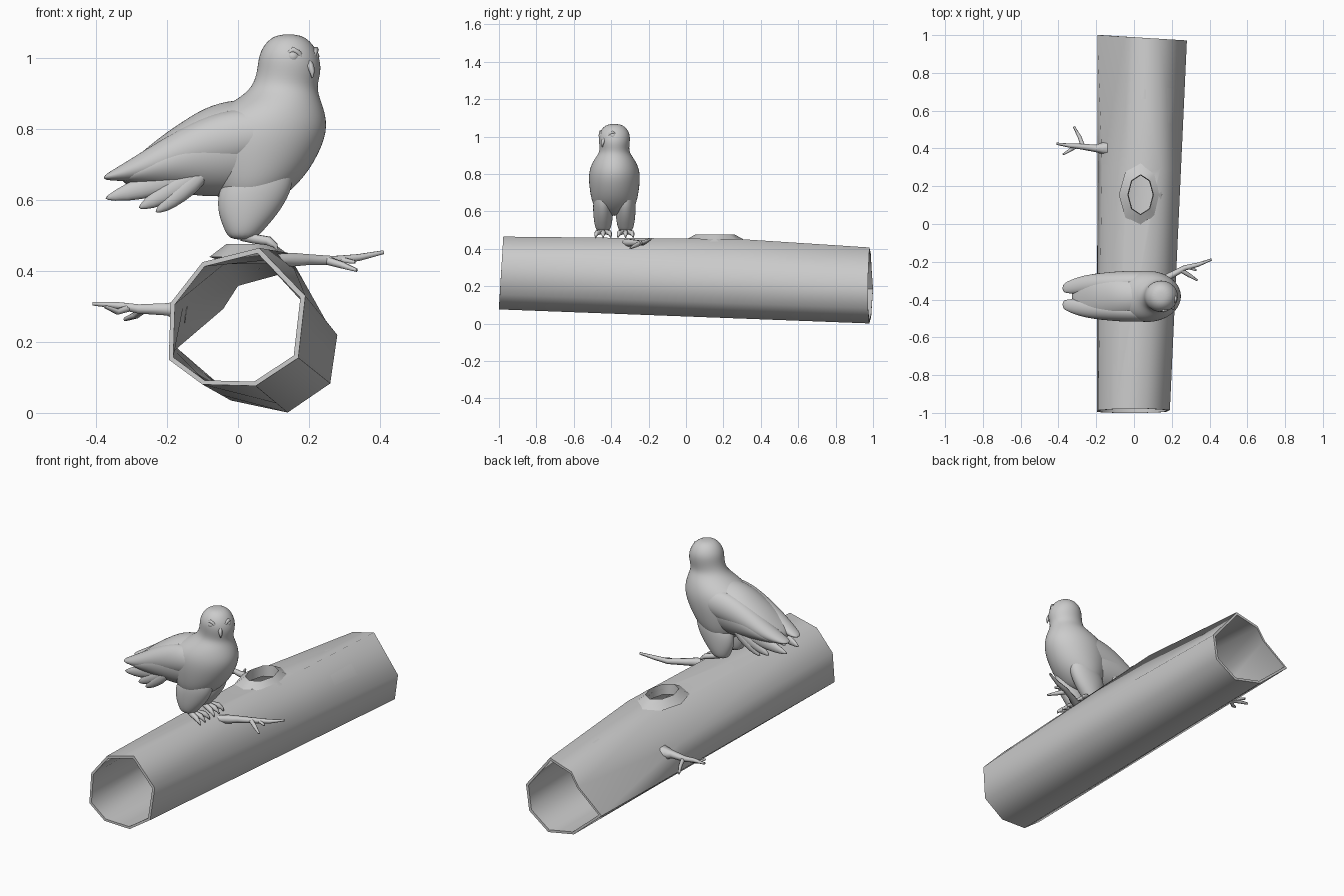
import bpy, bmesh
from math import sin, cos, pi, radians
from mathutils import Vector

cube = bpy.data.objects.get("Cube")
if cube:
    bpy.data.objects.remove(cube, do_unlink=True)

BIRD_Y = -0.383


def activate(obj):
    bpy.ops.object.select_all(action='DESELECT')
    obj.select_set(True)
    bpy.context.view_layer.objects.active = obj


def smooth(obj, angle):
    activate(obj)
    bpy.ops.object.shade_smooth_by_angle(angle=radians(angle))


def skin(name, rings, loop=False, subdivide=0, angle=78):
    """Bridge equal rings of points into a solid; loop joins last to first."""
    bm = bmesh.new()
    loops = [[bm.verts.new(p) for p in ring] for ring in rings]
    n = len(loops[0])
    pairs = list(zip(loops, loops[1:]))
    if loop:
        pairs.append((loops[-1], loops[0]))
    else:
        bm.faces.new(loops[0])
        bm.faces.new(loops[-1])
    for a, b in pairs:
        for i in range(n):
            j = (i + 1) % n
            bm.faces.new((a[i], a[j], b[j], b[i]))
    bmesh.ops.recalc_face_normals(bm, faces=bm.faces)
    mesh = bpy.data.meshes.new(name)
    bm.to_mesh(mesh)
    bm.free()
    obj = bpy.data.objects.new(name, mesh)
    bpy.context.collection.objects.link(obj)
    smooth(obj, angle)
    if subdivide:
        mod = obj.modifiers.new("Smooth", 'SUBSURF')
        mod.levels = mod.render_levels = subdivide
    return obj


def ellipse(center, u, v, n=16):
    c, u, v = Vector(center), Vector(u), Vector(v)
    return [c + u * cos(2 * pi * i / n) + v * sin(2 * pi * i / n) for i in range(n)]


def level(x, y, z, rx, ry, n=16):
    return ellipse((x, y, z), (rx, 0, 0), (0, ry, 0), n)


def upright(x, y, z, ry, rz, n=16):
    return ellipse((x, y, z), (0, ry, 0), (0, 0, rz), n)


def limbs(name, paths):
    """Tapered round limbs; each path is a list of (x, y, z, radius)."""
    curve = bpy.data.curves.new(name, 'CURVE')
    curve.dimensions = '3D'
    curve.bevel_depth = 1.0
    curve.bevel_resolution = 1
    curve.use_fill_caps = True
    for path in paths:
        spline = curve.splines.new('POLY')
        spline.points.add(len(path) - 1)
        for point, (x, y, z, r) in zip(spline.points, path):
            point.co = (x, y, z, 1)
            point.radius = r
    obj = bpy.data.objects.new(name, curve)
    bpy.context.collection.objects.link(obj)
    activate(obj)
    bpy.ops.object.convert(target='MESH')
    smooth(bpy.context.object, 70)


# Hollow log: eight-sided, leaning and twisting, swollen around the knot
front = [(-.195, .15), (-.10, .08), (.05, .076), (.17, .155),
         (.19, .33), (.06, .465), (-.10, .425), (-.19, .31)]
back = [(-.194, .185), (-.02, .035), (.14, .001), (.26, .083),
        (.28, .22), (.13, .407), (-.005, .37), (-.05, .30)]
swell = {5: (.035, .024), 6: (0, .05), 7: (-.07, 0)}


def log_ring(t, scale):
    pts = [Vector(a).lerp(Vector(b), t) for a, b in zip(front, back)]
    if 0 < t < 1:
        for i, offset in swell.items():
            pts[i] += Vector(offset)
    mid = sum(pts, Vector((0, 0))) / len(pts)
    ring = []
    for p in pts:
        y0 = -1 + .06 * (p.y - .08)
        y1 = 1 - .06 * (p.x + .19)
        q = mid + (p - mid) * scale
        ring.append((q.x, y0 + (y1 - y0) * t, q.y))
    return ring


steps = (0, .65, 1)
log = skin("hollow_log", [log_ring(t, 1) for t in steps]
           + [log_ring(t, .93) for t in reversed(steps)], loop=True)

# Knot hole cut through the top, with a low swollen lip
KX, KY = .035, .155
cutter = skin("hole_cutter", [level(KX, KY, z, .066, .104, 8) for z in (.3, .6)])
cutter.hide_render = True
activate(log)
cut = log.modifiers.new("Hole", 'BOOLEAN')
cut.operation, cut.solver, cut.object = 'DIFFERENCE', 'EXACT', cutter
bpy.ops.object.modifier_apply(modifier=cut.name)
bpy.data.objects.remove(cutter, do_unlink=True)
smooth(log, 78)
skin("knot_lip", [level(KX, KY, .44, .115, .17, 8), level(KX, KY, .476, .068, .106, 8),
                  level(KX, KY, .42, .064, .102, 8)], loop=True)

# Side branches with twigs
limbs("right_branch", [
    [(-.145, .40, .285, .04), (-.17, .40, .289, .03), (-.20, .40, .292, .02),
     (-.28, .41, .293, .015), (-.34, .415, .303, .011), (-.41, .425, .308, .006)],
    [(-.27, .41, .29, .012), (-.288, .46, .275, .01), (-.318, .515, .264, .006)],
    [(-.31, .41, .295, .011), (-.34, .39, .285, .009), (-.375, .368, .30, .005)]])
limbs("left_branch", [
    [(.105, -.33, .432, .018), (.15, -.30, .432, .022), (.19, -.275, .432, .018),
     (.27, -.232, .43, .014), (.34, -.215, .438, .011), (.41, -.188, .453, .006)],
    [(.25, -.245, .43, .013), (.29, -.27, .418, .011), (.335, -.298, .402, .005)],
    [(.29, -.23, .432, .01), (.33, -.245, .425, .005)]])

# Torso and head in one column: z, back x, breast x, half width
torso = [(.575, -.03, .08, .07), (.62, -.07, .145, .112), (.68, -.10, .205, .13),
         (.78, -.12, .256, .143), (.84, -.09, .252, .132), (.885, 0, .234, .105),
         (.92, .04, .223, .078), (.965, .053, .238, .084), (1.01, .056, .23, .087),
         (1.05, .08, .206, .064), (1.068, .115, .17, .03)]
skin("torso_and_head", [level((a + b) / 2, BIRD_Y, z, (b - a) / 2, w)
                        for z, a, b, w in torso], subdivide=2)

# Back and tail: x, bottom z, top z, half width
tail = [(.12, .64, .87, .10), (.02, .61, .892, .128), (-.08, .605, .872, .132),
        (-.15, .615, .828, .13), (-.22, .625, .78, .122), (-.28, .635, .728, .106),
        (-.33, .645, .685, .085)]
skin("back_and_tail", [upright(x, BIRD_Y, (a + b) / 2, w, (b - a) / 2)
                       for x, a, b, w in tail], subdivide=2)

# Wing: x, centre z, half height, side offset, half thickness
wing = [(.16, .80, .03, .085, .03), (.08, .788, .075, .08, .056),
        (-.05, .772, .085, .075, .062), (-.17, .735, .065, .068, .058),
        (-.27, .695, .042, .06, .052), (-.34, .673, .02, .05, .036),
        (-.38, .663, .006, .043, .022)]
# Lower feather tips: x, z, side offset
tips = [(-.377, .604, .05), (-.282, .578, .07), (-.234, .567, .078)]
# Thigh: z, centre x, half length, half width
thigh = [(.74, .09, .06, .03), (.67, .065, .095, .052), (.62, .045, .106, .056),
         (.56, .028, .086, .052), (.515, .017, .056, .044), (.487, .012, .036, .03)]

for side, s in (("left", 1), ("right", -1)):
    skin(side + "_wing", [upright(x, BIRD_Y + s * off, z, th, h)
                          for x, z, h, off, th in wing], subdivide=2)
    for k, (x, z, off) in enumerate(tips):
        root, tip = Vector((-.08, .09, .69)), Vector((x, off, z))
        rings = []
        for t, h in ((0, .045), (.5, .04), (.8, .028), (1, .004)):
            p = root.lerp(tip, t)
            rings.append(upright(p.x, BIRD_Y + s * p.y, p.z, .5 * h + .003, h, 10))
        skin(f"{side}_feather_{k + 1}", rings, subdivide=1)

    leg_y = BIRD_Y + s * .06
    skin(side + "_thigh", [level(x, leg_y, z, rx, ry) for z, x, rx, ry in thigh],
         subdivide=2)

    # Three front toes with claws
    limbs(side + "_foot", [
        [(.015, leg_y, .50, .018), (.05, leg_y + d * .5, .49, .015),
         (.085, leg_y + d, .485, .014), (.105, leg_y + d * 1.15, .472, .008),
         (.112, leg_y + d * 1.2, .458, .002)] for d in (-.034, 0, .034)])


# Face turned toward the front corner: eyes, brows and small hooked beak
def face(angle, r, z):
    a = radians(angle)
    return Vector((.145 + r * cos(a), BIRD_Y + r * sin(a), z))


for side, turn in (("left", 1), ("right", -1)):
    bpy.ops.mesh.primitive_uv_sphere_add(segments=16, ring_count=10, radius=.019,
                                         location=face(-45 + turn * 37, .066, 1.005))
    eye = bpy.context.object
    eye.name = side + "_eye"
    smooth(eye, 60)
    limbs(side + "_brow", [[(*face(-45 + turn * a, .075, z), r) for a, z, r in
                            ((48, 1.015, .004), (37, 1.024, .009),
                             (26, 1.015, .009), (14, .995, .005))]])

limbs("beak", [[(*face(-45, .075, .992), .008), (*face(-45, .083, .978), .011),
                (*face(-45, .091, .962), .008), (*face(-45, .091, .944), .002)]])
